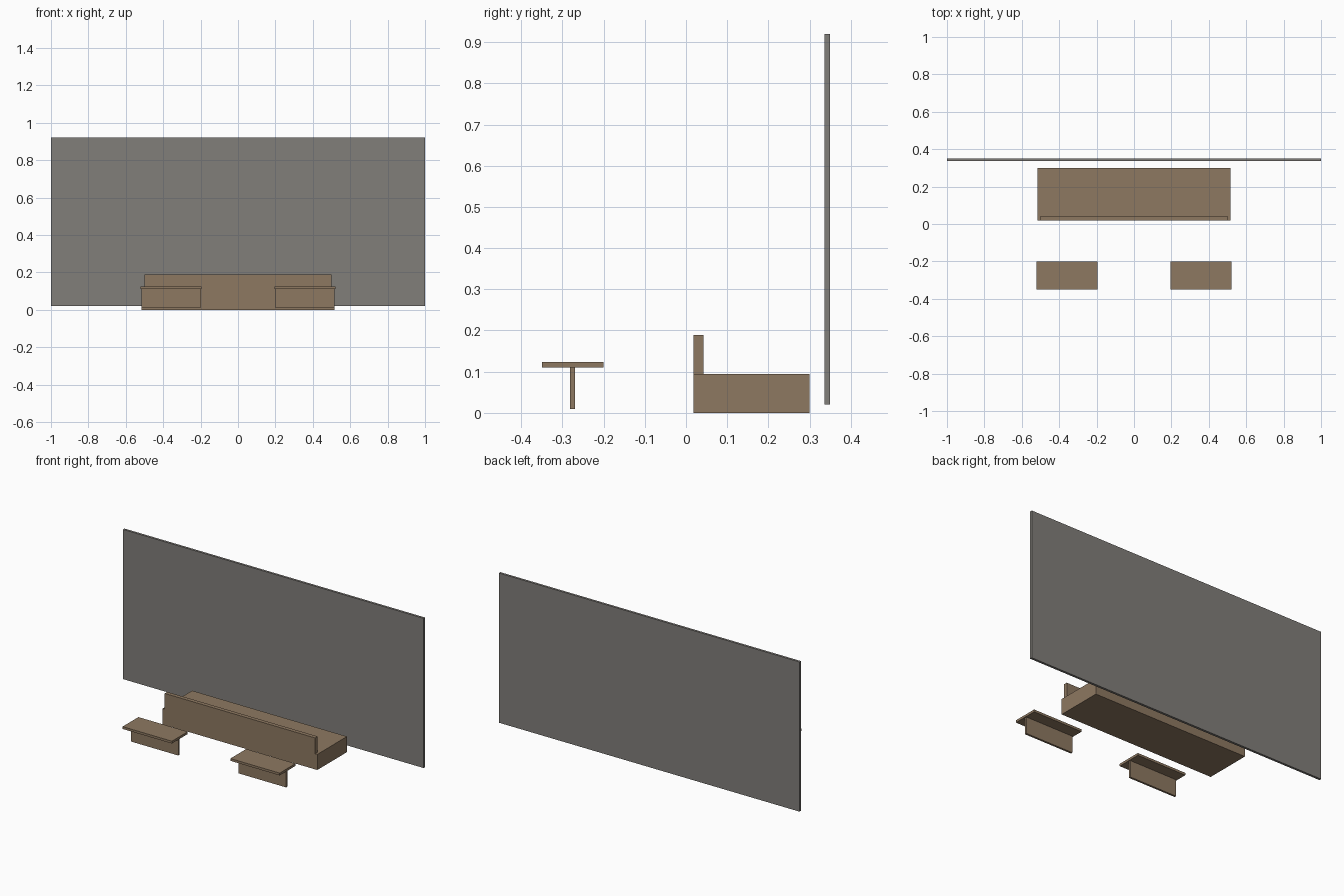
import bpy
import bmesh
from mathutils import Vector

if "Cube" in bpy.data.objects:
    bpy.data.objects.remove(bpy.data.objects["Cube"])


def material(name, rgb):
    m = bpy.data.materials.new(name)
    m.diffuse_color = (*rgb, 1)
    m.use_nodes = True
    m.node_tree.nodes["Principled BSDF"].inputs["Base Color"].default_value = m.diffuse_color
    return m


def box(name, x, y, z, mat):
    """Box from (min, max) ranges on each axis."""
    lo, hi = Vector((x[0], y[0], z[0])), Vector((x[1], y[1], z[1]))
    size, mid = hi - lo, (lo + hi) / 2
    bm = bmesh.new()
    bmesh.ops.create_cube(bm, size=1)
    bmesh.ops.scale(bm, vec=size, verts=bm.verts)
    mesh = bpy.data.meshes.new(name)
    bm.to_mesh(mesh)
    bm.free()
    mesh.materials.append(mat)
    ob = bpy.data.objects.new(name, mesh)
    ob.location = mid
    bpy.context.collection.objects.link(ob)
    return ob


wood = material("wood", (0.27, 0.19, 0.12))
grey = material("warm_grey", (0.22, 0.21, 0.195))

# Tall panel behind everything
box("back_panel", (-1, 1), (0.336, 0.35), (0.02, 0.92), grey)

# Long platform with an upright board along its front edge
box("platform", (-0.515, 0.515), (0.018, 0.30), (0, 0.094), wood)
box("front_board", (-0.5, 0.5), (0.018, 0.042), (0.094, 0.189), wood)

# Pair of benches: flat top on a single thin upright
for side, cx in (("left", -0.3585), ("right", 0.3585)):
    box(side + "_bench_top", (cx - 0.164, cx + 0.164), (-0.35, -0.2), (0.11, 0.124), wood)
    box(side + "_bench_leg", (cx - 0.158, cx + 0.158), (-0.281, -0.269), (0.01, 0.11), wood)
